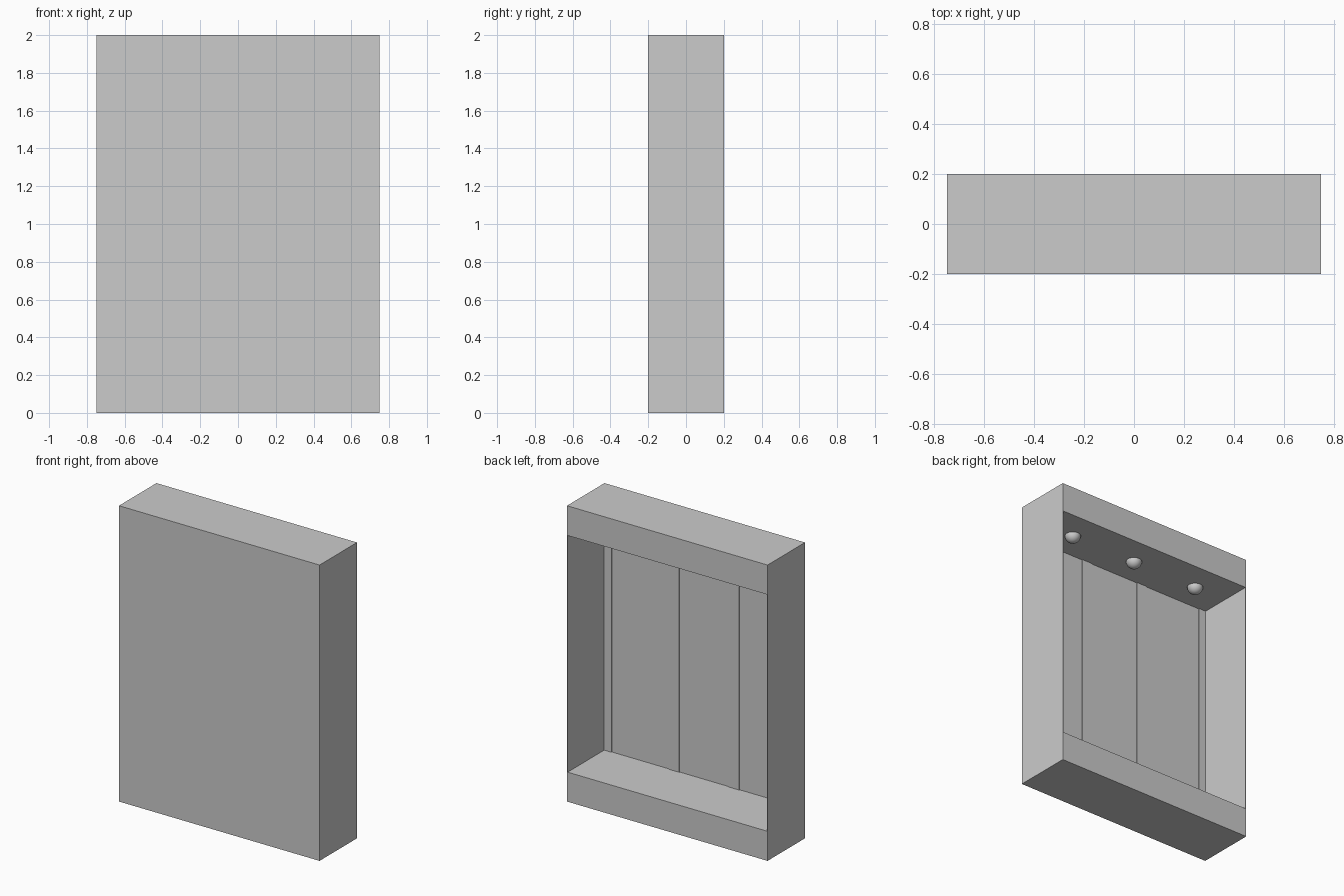
import bpy
import bmesh
from mathutils import Matrix, Vector

cube = bpy.data.objects.get("Cube")
if cube:
    bpy.data.objects.remove(cube)

W, D, H = 1.5, 0.4, 2.0    # overall size
WALL = 0.005               # side and panel thickness
BAND = 0.2                 # height of the plinth and the header

grey = bpy.data.materials.new("plain grey")
grey.use_nodes = True
grey.diffuse_color = (0.6, 0.6, 0.6, 1)
grey.node_tree.nodes["Principled BSDF"].inputs["Base Color"].default_value = grey.diffuse_color


def finish(name, bm):
    mesh = bpy.data.meshes.new(name)
    bm.to_mesh(mesh)
    bm.free()
    mesh.materials.append(grey)
    obj = bpy.data.objects.new(name, mesh)
    bpy.context.collection.objects.link(obj)
    return obj


def box(name, low, high):
    low, high = Vector(low), Vector(high)
    bm = bmesh.new()
    bmesh.ops.create_cube(bm, size=1, matrix=Matrix.Translation((low + high) / 2)
                          @ Matrix.Diagonal((high - low).to_4d()))
    return finish(name, bm)


# Plinth and header, full depth
x, y = W / 2, D / 2
box("plinth", (-x, -y, 0), (x, y, BAND))
box("header", (-x, -y, H - BAND), (x, y, H))

# Thin panel closing the front
box("front_panel", (-x, -y, BAND), (x, -y + WALL, H - BAND))

# Side walls and raised upright strips on the inside of the panel
for side, s in (("left", 1), ("right", -1)):
    def upright(name, x0, x1, y0, y1):
        a, b = sorted((s * x0, s * x1))
        box(side + name, (a, y0, BAND), (b, y1, H - BAND))

    upright("_wall", x - WALL, x, -y, y)
    strip_front = -y + 2 * WALL
    upright("_edge_strip", 0.69, x - WALL, -y + WALL, strip_front)
    upright("_inner_strip", 0.184, 0.263, -y + WALL, strip_front)

# Domed lamps under the header
for name, lamp_x in (("right_lamp", -0.5), ("middle_lamp", 0), ("left_lamp", 0.5)):
    bm = bmesh.new()
    bmesh.ops.create_uvsphere(bm, u_segments=32, v_segments=16, radius=0.05)
    bmesh.ops.bisect_plane(bm, geom=bm.verts[:] + bm.edges[:] + bm.faces[:],
                           plane_co=(0, 0, 0), plane_no=(0, 0, 1), clear_outer=True)
    for face in bm.faces:
        face.smooth = True
    finish(name, bm).location = (lamp_x, 0, H - BAND)
